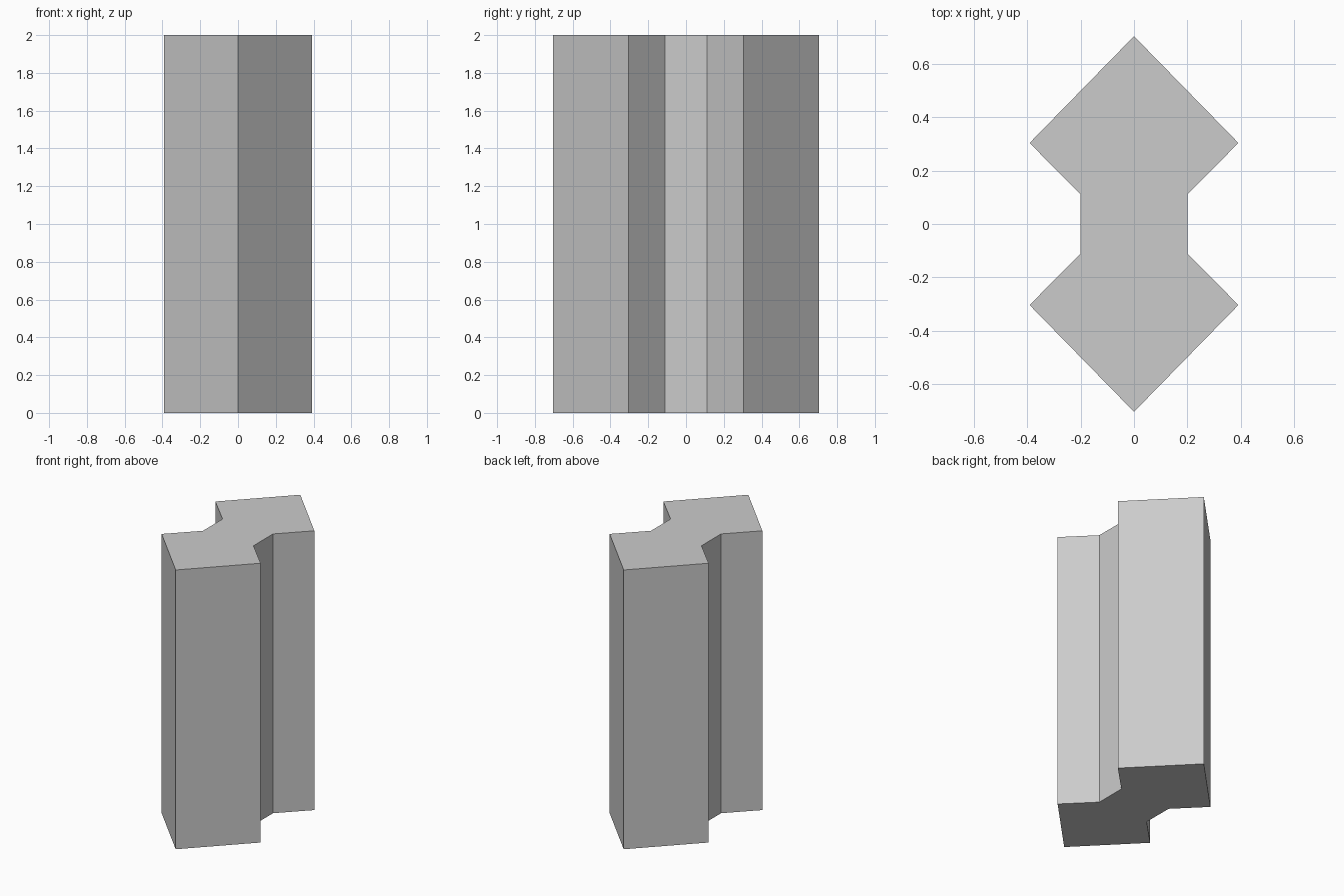
import bpy
import bmesh

if "Cube" in bpy.data.objects:
    bpy.data.objects.remove(bpy.data.objects["Cube"], do_unlink=True)

HEIGHT = 2.0

# Single grey material
grey = bpy.data.materials.new("light_grey")
grey.use_nodes = True
colour = (0.6, 0.6, 0.6, 1.0)
grey.diffuse_color = colour
grey.node_tree.nodes["Principled BSDF"].inputs["Base Color"].default_value = colour

# One quarter of the outline: tip, outer corner, waist corner
quarter = [(0.0, 0.705), (0.392, 0.304), (0.2, 0.111)]
right_side = quarter + [(x, -y) for x, y in reversed(quarter)]
outline = right_side + [(-x, y) for x, y in reversed(right_side[1:-1])]

# Two diamond ends joined by a straight waist, extruded upwards
bm = bmesh.new()
base = bm.faces.new([bm.verts.new((x, y, 0.0)) for x, y in outline])
result = bmesh.ops.extrude_face_region(bm, geom=[base], use_keep_orig=True)
top_verts = [g for g in result["geom"] if isinstance(g, bmesh.types.BMVert)]
bmesh.ops.translate(bm, verts=top_verts, vec=(0.0, 0.0, HEIGHT))
bmesh.ops.recalc_face_normals(bm, faces=bm.faces)

mesh = bpy.data.meshes.new("double_diamond_column")
bm.to_mesh(mesh)
bm.free()
mesh.materials.append(grey)
column = bpy.data.objects.new("double_diamond_column", mesh)
bpy.context.collection.objects.link(column)
